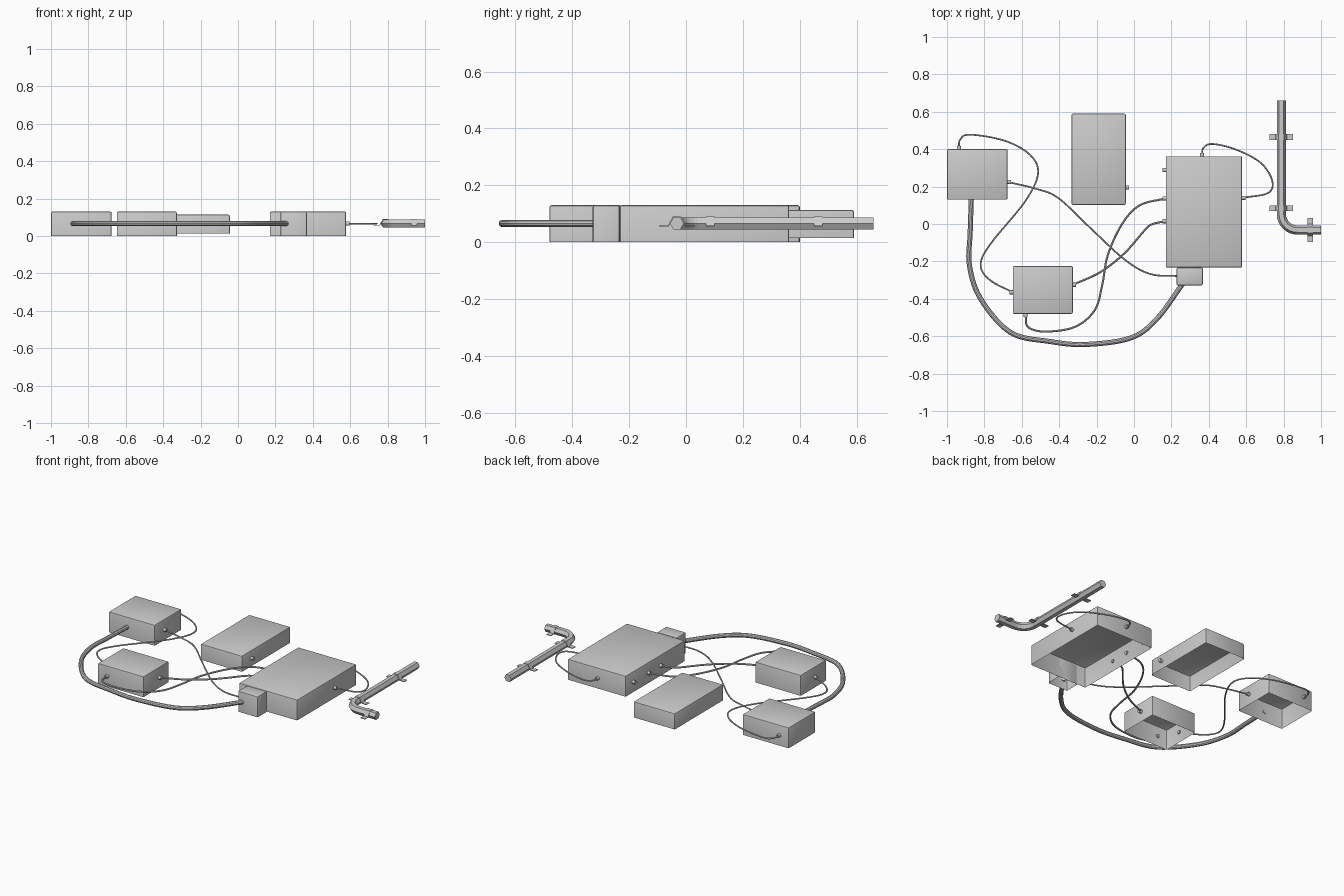
import bpy, bmesh, math
from mathutils import Vector, Matrix

if "Cube" in bpy.data.objects:
    bpy.data.objects.remove(bpy.data.objects["Cube"])

Z = 0.066  # height of the wiring plane


def finish(name, bm, smooth=True):
    bmesh.ops.recalc_face_normals(bm, faces=bm.faces)
    me = bpy.data.meshes.new(name)
    bm.to_mesh(me)
    bm.free()
    ob = bpy.data.objects.new(name, me)
    bpy.context.collection.objects.link(ob)
    if smooth:
        me.polygons.foreach_set("use_smooth", [True] * len(me.polygons))
        me.set_sharp_from_angle(angle=math.radians(35))
    return ob


def housing(name, x0, x1, y0, y1, z0, z1):
    """Open-bottomed cover with rounded edges."""
    bm = bmesh.new()
    m = Matrix.Translation(((x0 + x1) / 2, (y0 + y1) / 2, (z0 + z1) / 2)) \
        @ Matrix.Diagonal((x1 - x0, y1 - y0, z1 - z0, 1))
    bmesh.ops.create_cube(bm, size=1, matrix=m)
    bm.normal_update()
    bmesh.ops.delete(bm, geom=[f for f in bm.faces if f.normal.z < -0.5], context='FACES')
    edges = [e for e in bm.edges if not e.is_boundary]
    bmesh.ops.bevel(bm, geom=edges, offset=0.007, segments=2, profile=0.5, affect='EDGES')
    return finish(name, bm)


def spline(pts, steps=7):
    """Catmull-Rom interpolation through the points."""
    p = [Vector(q) for q in pts]
    p = [2 * p[0] - p[1]] + p + [2 * p[-1] - p[-2]]
    out = []
    for a, b, c, d in zip(p, p[1:], p[2:], p[3:]):
        for i in range(steps):
            t = i / steps
            out.append(0.5 * (2 * b + (c - a) * t + (2 * a - 5 * b + 4 * c - d) * t * t
                              + (3 * b - a - 3 * c + d) * t ** 3))
    return out + [p[-2]]


def sweep(name, path, r, sides, smooth=True):
    """Tube along a flat path in the wiring plane."""
    bm = bmesh.new()
    rings = []
    for i, p in enumerate(path):
        d = (path[min(i + 1, len(path) - 1)] - path[max(i - 1, 0)]).normalized()
        n = Vector((-d.y, d.x))
        ring = []
        for k in range(sides):
            a = 2 * math.pi * k / sides
            q = p + n * r * math.cos(a)
            ring.append(bm.verts.new((q.x, q.y, Z + r * math.sin(a))))
        rings.append(ring)
    for a, b in zip(rings, rings[1:]):
        for k in range(sides):
            j = (k + 1) % sides
            bm.faces.new((a[k], a[j], b[j], b[k]))
    bm.faces.new(rings[0])
    bm.faces.new(rings[-1])
    return finish(name, bm, smooth)


def plug(name, x, y, dx, dy):
    """Cable gland passing through a housing wall."""
    o, d = Vector((x, y)), Vector((dx, dy))
    return sweep(name, [o - d * 0.008, o + d * 0.018], 0.011, 12)


def clip(name, x, y, turn):
    """Bent strap holding the conduit down."""
    prof = [(-.063, -.009), (-.030, -.009), (-.014, .022),
            (.014, .022), (.030, -.009), (.063, -.009)]
    bm = bmesh.new()
    rows = [[bm.verts.new((u, s, w)) for u, w in prof] for s in (-.015, .015)]
    for i in range(len(prof) - 1):
        bm.faces.new((rows[0][i], rows[0][i + 1], rows[1][i + 1], rows[1][i]))
    bm.transform(Matrix.Translation((x, y, Z)) @ Matrix.Rotation(turn, 4, 'Z'))
    ob = finish(name, bm, False)
    mod = ob.modifiers.new("thickness", 'SOLIDIFY')
    mod.thickness = 0.004
    mod.offset = 0
    return ob


# Housings
housing("left_box", -1.0, -.676, .13, .40, 0, .13)
housing("lower_box", -.648, -.327, -.48, -.225, 0, .13)
housing("middle_box", -.334, -.044, .102, .59, .014, .114)
housing("main_box", .17, .578, -.233, .362, 0, .13)
housing("terminal_box", .228, .368, -.328, -.233, 0, .13)

# Cables
cables = {
    "thick_cable": (.0135, [(-.87, .135), (-.876, -.05), (-.88, -.22), (-.82, -.40), (-.66, -.58),
                            (-.45, -.628), (-.26, -.644), (-.02, -.61), (.12, -.51), (.26, -.32)]),
    "left_to_lower_cable": (.0045, [(-.935, .40), (-.93, .45), (-.877, .478), (-.69, .445),
                                    (-.556, .37), (-.513, .27), (-.583, .12), (-.77, -.11),
                                    (-.82, -.22), (-.77, -.30), (-.648, -.365)]),
    "left_to_terminal_cable": (.0045, [(-.676, .225), (-.53, .19), (-.406, .14), (-.235, -.02),
                                       (-.05, -.19), (.086, -.267), (.23, -.278)]),
    "lower_to_main_cable_a": (.0055, [(-.58, -.48), (-.567, -.55), (-.476, -.575), (-.316, -.55),
                                      (-.21, -.46), (-.17, -.326), (-.14, -.166), (-.064, 0),
                                      (.03, .10), (.17, .137)]),
    "lower_to_main_cable_b": (.0055, [(-.327, -.325), (-.18, -.257), (-.05, -.155), (.06, -.03),
                                      (.10, .0), (.17, .015)]),
    "main_loop_cable": (.0045, [(.364, .36), (.37, .405), (.417, .428), (.54, .40), (.674, .33),
                                (.738, .235), (.717, .166), (.578, .14)]),
}
for name, (r, pts) in cables.items():
    sweep(name, spline(pts), r, 10)

# Cable glands
glands = [(-.935, .40, 0, 1), (-.676, .225, 1, 0), (-.648, -.365, -1, 0), (-.58, -.48, 0, -1),
          (-.327, -.325, 1, 0), (-.044, .195, 1, 0), (.17, .288, -1, 0), (.17, .137, -1, 0),
          (.17, .015, -1, 0), (.364, .362, 0, 1), (.578, .14, 1, 0)]
for i, g in enumerate(glands):
    plug(f"gland_{i + 1}", *g)

# Conduit with elbow
px, py, rb = .788, -.032, .085
path = [Vector((px, .66)), Vector((px, py + rb + .01))]
for i in range(9):
    a = math.pi + i / 8 * math.pi / 2
    path.append(Vector((px + rb + rb * math.cos(a), py + rb + rb * math.sin(a))))
path += [Vector((px + rb + .01, py)), Vector((1.0, py))]
sweep("conduit", path, .0245, 6, False)

# Conduit clips
clip("upper_clip", px, .465, 0)
clip("lower_clip", px, .085, 0)
clip("end_clip", .942, py, math.pi / 2)
